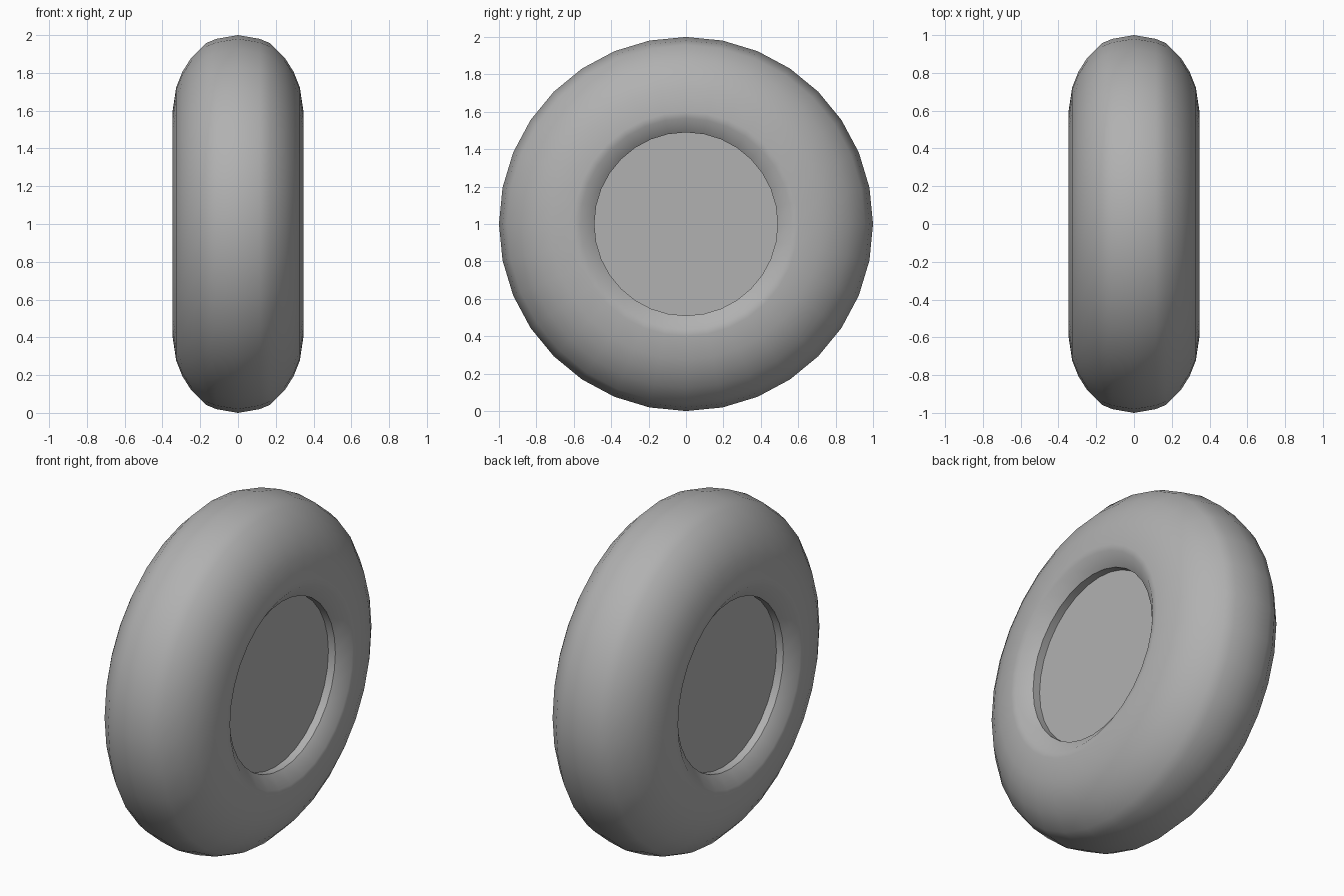
import bpy, math

if "Cube" in bpy.data.objects:
    bpy.data.objects.remove(bpy.data.objects["Cube"])

SEGMENTS = 32


def revolve(name, profile, grey):
    """Spin (x, radius) points about the wheel axle at z = 1 and cap both ends."""
    verts, faces = [], []
    n = len(profile)
    for i in range(SEGMENTS):
        a = 2 * math.pi * i / SEGMENTS
        verts += [(x, r * math.sin(a), 1 + r * math.cos(a)) for x, r in profile]
    for i in range(SEGMENTS):
        j = (i + 1) % SEGMENTS
        for k in range(n - 1):
            faces.append((i * n + k, i * n + k + 1, j * n + k + 1, j * n + k))
    faces.append([i * n for i in range(SEGMENTS)])
    faces.append([i * n + n - 1 for i in reversed(range(SEGMENTS))])
    mesh = bpy.data.meshes.new(name)
    mesh.from_pydata(verts, [], faces)
    obj = bpy.data.objects.new(name, mesh)
    bpy.context.collection.objects.link(obj)
    mat = bpy.data.materials.new(name + "_grey")
    mat.diffuse_color = (grey, grey, grey, 1)
    mat.use_nodes = True
    mat.node_tree.nodes["Principled BSDF"].inputs["Base Color"].default_value = mat.diffuse_color
    mesh.materials.append(mat)
    bpy.ops.object.select_all(action='DESELECT')
    obj.select_set(True)
    bpy.context.view_layer.objects.active = obj
    bpy.ops.object.mode_set(mode='EDIT')
    bpy.ops.mesh.select_all(action='SELECT')
    bpy.ops.mesh.normals_make_consistent(inside=False)
    bpy.ops.object.mode_set(mode='OBJECT')
    bpy.ops.object.shade_smooth_by_angle(angle=math.radians(36))
    return obj


# Wheel: rounded tread, bevelled rim lips, recessed hub discs on both sides
half = [(0.115, 0.98), (0.17, 0.957), (0.25, 0.876), (0.295, 0.805),
        (0.327, 0.725), (0.346, 0.6),          # tread and shoulder
        (0.344, 0.565), (0.287, 0.49),         # bevelled rim lip
        (0.242, 0.49)]                         # hub recess
profile = [(-x, r) for x, r in reversed(half)] + [(0, 1)] + half
revolve("wheel", profile, 0.44)
